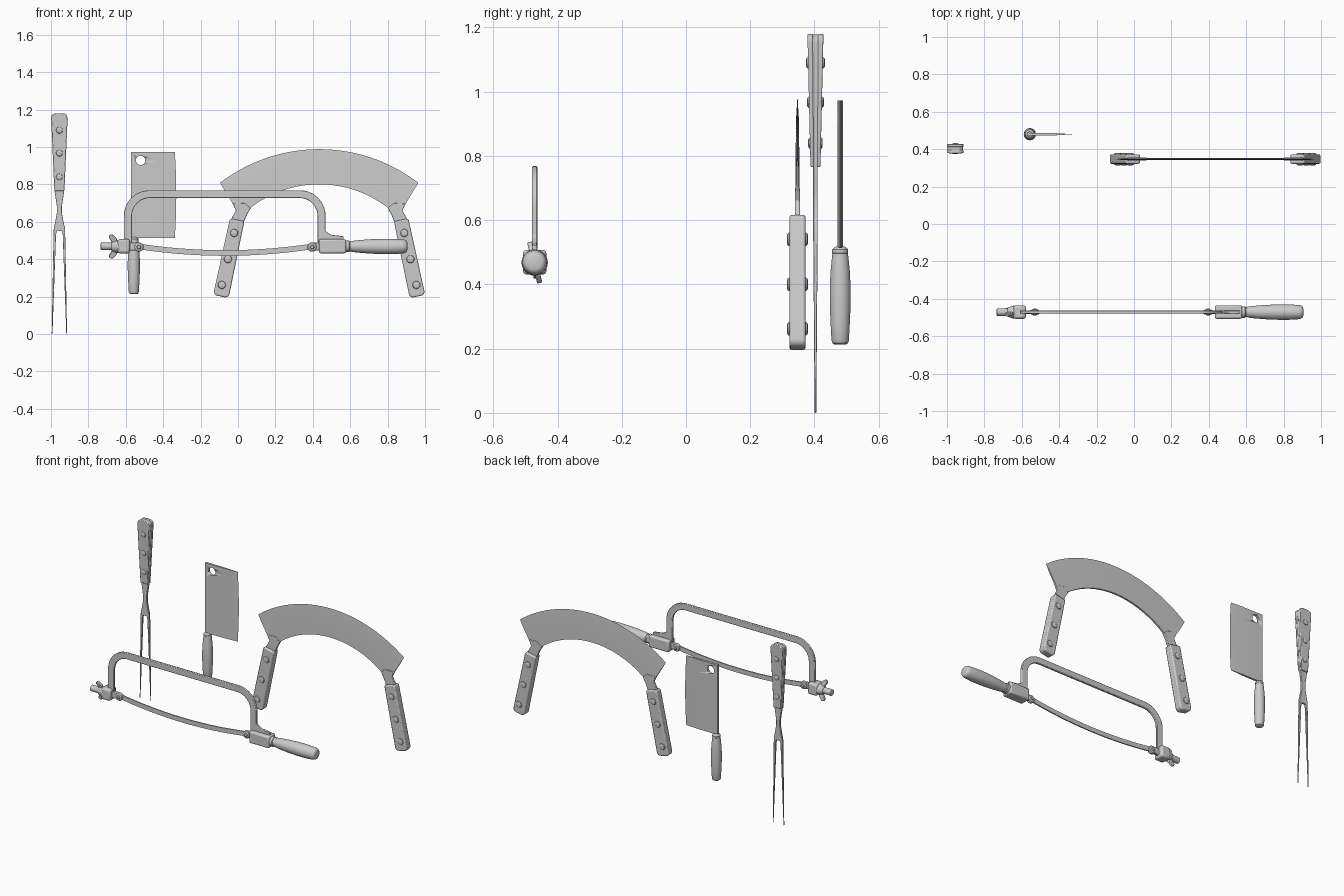
import bpy, bmesh, math
from mathutils import Vector, Matrix

if "Cube" in bpy.data.objects:
    bpy.data.objects.remove(bpy.data.objects["Cube"])


def loft(name, rings, bevel=0.0, matrix=None, angle=35):
    """Skin closed rings of points, cap both ends, smooth by angle."""
    bm = bmesh.new()
    vs = [[bm.verts.new(p) for p in r] for r in rings]
    n = len(rings[0])
    for a, b in zip(vs, vs[1:]):
        for i in range(n):
            j = (i + 1) % n
            bm.faces.new((a[i], a[j], b[j], b[i]))
    bm.faces.new(vs[0])
    bm.faces.new(vs[-1])
    if matrix:
        bm.transform(matrix)
    bmesh.ops.recalc_face_normals(bm, faces=bm.faces)
    me = bpy.data.meshes.new(name)
    bm.to_mesh(me)
    bm.free()
    for p in me.polygons:
        p.use_smooth = True
    me.set_sharp_from_angle(angle=math.radians(angle))
    ob = bpy.data.objects.new(name, me)
    bpy.context.collection.objects.link(ob)
    if bevel:
        m = ob.modifiers.new("bevel", "BEVEL")
        m.width, m.segments, m.limit_method = bevel, 2, "ANGLE"
        m.angle_limit = math.radians(40)
    return ob


def fillet(pts, n=8):
    """Round the corners of an (x, z, radius) outline."""
    out = []
    for i, (x, z, r) in enumerate(pts):
        p = Vector((x, z))
        if not r:
            out.append(p)
            continue
        a = (Vector(pts[i - 1][:2]) - p).normalized()
        b = (Vector(pts[(i + 1) % len(pts)][:2]) - p).normalized()
        half = a.angle(b) / 2
        c = p + (a + b).normalized() * r / math.sin(half)
        d = r / math.tan(half)
        u, v = p + a * d - c, p + b * d - c
        out += [c + u.lerp(v, k / n).normalized() * r for k in range(n + 1)]
    return out


def prism(name, outline, y, lo, hi, bevel=0.0, taper=lambda z: 1, matrix=None):
    """Extrude an xz outline from y+lo to y+hi, thickness scaled by height."""
    rings = [[(p[0], y + o * taper(p[1]), p[1]) for p in outline] for o in (lo, hi)]
    return loft(name, rings, bevel, matrix)


def lathe(name, profile, origin, axis, segs=28):
    """Turn a (position, radius) profile about an axis through origin."""
    rings = [[(r * math.cos(2 * math.pi * i / segs), r * math.sin(2 * math.pi * i / segs), h)
              for i in range(segs)] for h, r in profile]
    q = Vector((0, 0, 1)).rotation_difference(Vector(axis))
    return loft(name, rings, matrix=Matrix.Translation(origin) @ q.to_matrix().to_4x4())


def rivet(name, x, y, z, r, h):
    lathe(name, [(-h, r * .6), (-h + .003, r * .9), (-h + .007, r),
                 (h - .007, r), (h - .003, r * .9), (h, r * .6)], (x, y, z), (0, 1, 0), 20)


def box(x0, x1, z0, z1, r=0):
    return fillet([(x0, z0, r), (x0, z1, r), (x1, z1, r), (x1, z0, r)])


# ---- Carving fork ----
FX, FY = -.955, .403
half = [(.026, .80), (.026, .765), (.019, .72), (.013, .68), (.013, .65), (.022, .60),
        (.03, .565), (.031, .54), (.041, 0), (.037, 0), (.018, .53), (.014, .55)]
outline = [(FX + x, z) for x, z in half] + [(FX - x, z) for x, z in reversed(half)]
prism("fork_prongs", outline, FY, -.007, .007, .002, lambda z: .35 + .65 * min(1, z / .55))


def grip(w):
    return fillet([(FX - .027 + w, .765 + w, .004), (FX - .045 + w, 1.18 - w, .025),
                   (FX + .045 - w, 1.18 - w, .025), (FX + .027 - w, .765 + w, .004)])


def slim(z):
    return .62 + .38 * (z - .765) / .415


prism("fork_tang", grip(.002), FY, -.009, .009, 0, slim)
for side, lo, hi in (("front", -.025, -.008), ("back", .008, .025)):
    prism("fork_scale_" + side, grip(0), FY, lo, hi, .004, slim)
for z in (1.09, .967, .84):
    rivet("fork_rivet", FX, FY, z, .018, .03 * slim(z) + .002)

# ---- Cleaver ----
CY = .48
rings = []
for k in range(11):
    t = k / 10
    z, edge = .514 + .458 * t, -.338 + .008 * (1 - (2 * t - 1) ** 2)
    rings.append([(edge, CY, z), (-.42, CY - .006, z), (-.572, CY - .008, z),
                  (-.572, CY + .008, z), (-.42, CY + .006, z)])
blade = loft("cleaver_blade", rings, angle=20)
cutter = lathe("cleaver_hole_cutter", [(-.05, .025), (.05, .025)], (-.521, CY, .928), (0, 1, 0))
cutter.hide_render = True
cutter.display_type = "WIRE"
mod = blade.modifiers.new("hole", "BOOLEAN")
mod.operation, mod.object, mod.solver = "DIFFERENCE", cutter, "EXACT"
lathe("cleaver_handle", [(.213, .018), (.217, .024), (.225, .027), (.28, .030), (.34, .0325), (.39, .0325),
                         (.44, .030), (.48, .026), (.497, .024)], (-.557, CY, 0), (0, 0, 1))
lathe("cleaver_ferrule", [(.492, .020), (.497, .025), (.508, .025), (.512, .022), (.518, .014)],
      (-.557, CY, 0), (0, 0, 1))

# ---- Two-handled mincing knife ----
MX, MY = .434, .347
N = 40
rings = []
for k in range(N + 1):
    t = 2 * k / N - 1
    a = t * math.asin(.53 / .87)
    outer = Vector((.87 * math.sin(a), .118 + .87 * math.cos(a)))
    if abs(t) == 1:
        inner = Vector((.455 * t, .684))
    else:
        b = t * N / (N - 2) * math.asin(.373 / .6)
        inner = Vector((.6 * math.sin(b), .20 + .6 * math.cos(b)))
    mid = inner.lerp(outer, .65)
    rings.append([(MX + p.x, MY + y, p.y) for p, y in
                  ((outer, 0), (mid, -.004), (inner, -.006), (inner, .006), (mid, .004))])
loft("mincing_blade", rings, angle=30)
for s, side in ((-1, "left"), (1, "right")):
    def flip(pts):
        return [(MX + s * x, z, *r) for x, z, *r in pts]
    prism("mincing_tang_" + side, flip([(.462, .697), (.445, .66), (.473, .61), (.49, .56), (.43, .56),
                                       (.402, .60), (.385, .64), (.366, .673), (.40, .70)]),
          MY, -.008, .008, .003)
    prism("mincing_handle_" + side,
          fillet(flip([(.477, .618, .012), (.567, .209, .022), (.484, .192, .022), (.400, .602, .012)])),
          MY, -.025, .025, .007)
    for x, z in ((.455, .54), (.488, .40), (.520, .262)):
        rivet("mincing_rivet_" + side, MX + s * x, MY, z, .021, .033)

# ---- Bone saw ----
SY, SZ = -.471, .468
prism("saw_frame", fillet([
    (-.61, .49, 0), (-.61, .768, .135), (.468, .768, .135), (.468, .548, .015), (.50, .53, .02),
    (.565, .522, 0), (.565, .49, 0), (.425, .49, 0), (.425, .727, .095), (-.567, .727, .095),
    (-.567, .49, 0)]), SY, -.008, .008, .003)
prism("saw_rear_block", box(.433, .578, .431, .507), SY, -.036, .036, .009)
prism("saw_front_block", box(-.644, -.578, .431, .507), SY, -.036, .036, .012)

# Bowed blade held by lugs and pins
us = [2 * k / 32 - 1 for k in range(33)]
curve = [(-.067 + .463 * u, SZ - .035 * (1 - u * u)) for u in us]
prism("saw_blade", [(x, z + .015) for x, z in curve] + [(x, z - .015) for x, z in reversed(curve)],
      SY, -.004, .004)
for x, x0, x1, side in ((-.53, -.60, -.515, "front"), (.396, .385, .46, "rear")):
    prism("saw_lug_" + side, box(x0, x1, SZ - .021, SZ + .021, .01), SY, -.009, .009, .003)
    rivet("saw_pin_" + side, x, SY, SZ - .003, .025, .014)
    rivet("saw_pin_core_" + side, x, SY, SZ - .003, .013, .018)

# Turned handle with neck
lathe("saw_handle_neck", [(.57, .031), (.594, .031), (.598, .027), (.62, .027)], (0, SY, SZ), (1, 0, 0))
lathe("saw_handle", [(.604, .022), (.608, .029), (.64, .033), (.70, .038), (.77, .041), (.83, .041),
                     (.88, .038), (.894, .035), (.902, .029), (.905, .02)], (0, SY, SZ), (1, 0, 0))

# Tension screw and wing nut
lathe("saw_screw", [(-.735, .015), (-.732, .020), (-.66, .020)], (0, SY, SZ), (1, 0, 0), 20)
lathe("saw_wing_nut", [(-.677, .022), (-.674, .025), (-.648, .034), (-.64, .034)],
      (0, SY, SZ), (1, 0, 0), 24)
pivot = Matrix.Translation((0, SY, SZ))
tilt = pivot @ Matrix.Rotation(math.radians(14), 4, "X") @ pivot.inverted()
for s, side in ((1, "top"), (-1, "bottom")):
    wing = fillet([(-.648, SZ + s * .018, 0), (-.648, SZ + s * .042, .01), (-.674, SZ + s * .07, .012),
                   (-.694, SZ + s * .055, .012), (-.670, SZ + s * .018, 0)])
    prism("saw_wing_" + side, wing, SY, -.008, .008, .003, matrix=tilt)
